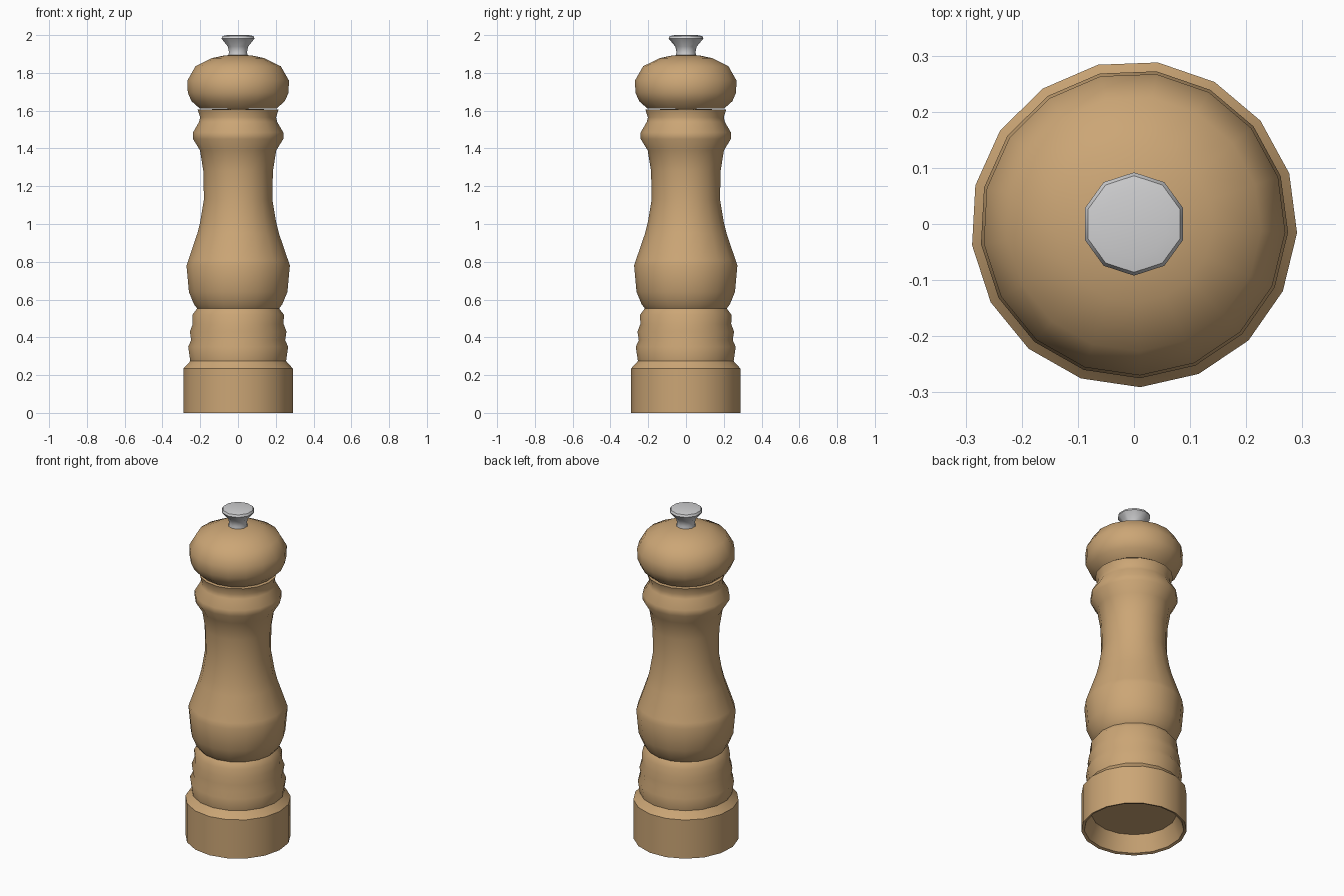
import bpy, bmesh, math

if "Cube" in bpy.data.objects:
    bpy.data.objects.remove(bpy.data.objects["Cube"])


def material(name, rgb):
    m = bpy.data.materials.new(name)
    m.diffuse_color = (*rgb, 1)
    m.use_nodes = True
    m.node_tree.nodes["Principled BSDF"].inputs["Base Color"].default_value = m.diffuse_color
    return m


def lathe(name, profile, sides, phase, mat, angle=40):
    """Turn an (r, z) profile around z; r = 0 gives a pole."""
    bm = bmesh.new()
    rings = []
    for r, z in profile:
        if r == 0:
            rings.append([bm.verts.new((0, 0, z))])
        else:
            rings.append([bm.verts.new((r * math.cos(phase + math.tau * i / sides),
                                        r * math.sin(phase + math.tau * i / sides), z))
                          for i in range(sides)])
    for a, b in zip(rings, rings[1:]):
        for i in range(sides):
            j = (i + 1) % sides
            loop = [a[i % len(a)], a[j % len(a)], b[j % len(b)], b[i % len(b)]]
            bm.faces.new(list(dict.fromkeys(loop)))
    bmesh.ops.recalc_face_normals(bm, faces=bm.faces)
    me = bpy.data.meshes.new(name)
    bm.to_mesh(me)
    bm.free()
    me.materials.append(mat)
    ob = bpy.data.objects.new(name, me)
    bpy.context.collection.objects.link(ob)
    bpy.ops.object.select_all(action='DESELECT')
    ob.select_set(True)
    bpy.context.view_layer.objects.active = ob
    bpy.ops.object.shade_smooth_by_angle(angle=math.radians(angle))
    return ob


wood = material("warm_wood", (0.60, 0.38, 0.18))
steel = material("light_steel", (0.63, 0.63, 0.64))
PHASE = math.radians(81.6)

# Turned body: recessed underside, base collar, ribs, waist and neck
lathe("body", [
    (0, 0.10), (0.235, 0.10), (0.275, 0.005), (0.291, 0.0),
    (0.291, 0.235), (0.26, 0.268),
    (0.255, 0.275), (0.266, 0.35), (0.25, 0.385), (0.257, 0.43),
    (0.242, 0.47), (0.243, 0.52), (0.218, 0.553),
    (0.235, 0.575), (0.262, 0.64), (0.275, 0.78), (0.265, 0.81),
    (0.217, 0.95), (0.202, 1.01), (0.182, 1.13), (0.185, 1.28),
    (0.203, 1.39), (0.240, 1.45), (0.240, 1.485), (0.208, 1.54),
    (0.202, 1.565), (0.215, 1.605), (0, 1.612),
], 17, PHASE, wood)

# Rounded turning head
lathe("head", [
    (0, 1.61), (0.205, 1.612), (0.248, 1.65), (0.268, 1.695), (0.270, 1.76),
    (0.227, 1.835), (0.14, 1.878), (0.07, 1.893), (0, 1.895),
], 17, PHASE, wood)

# Flared metal top nut
lathe("top_knob", [
    (0, 1.885), (0.056, 1.885), (0.05, 1.91), (0.057, 1.94), (0.092, 1.982),
    (0.086, 1.995), (0.06, 2.0), (0, 2.0),
], 10, math.radians(90), steel, 50)
